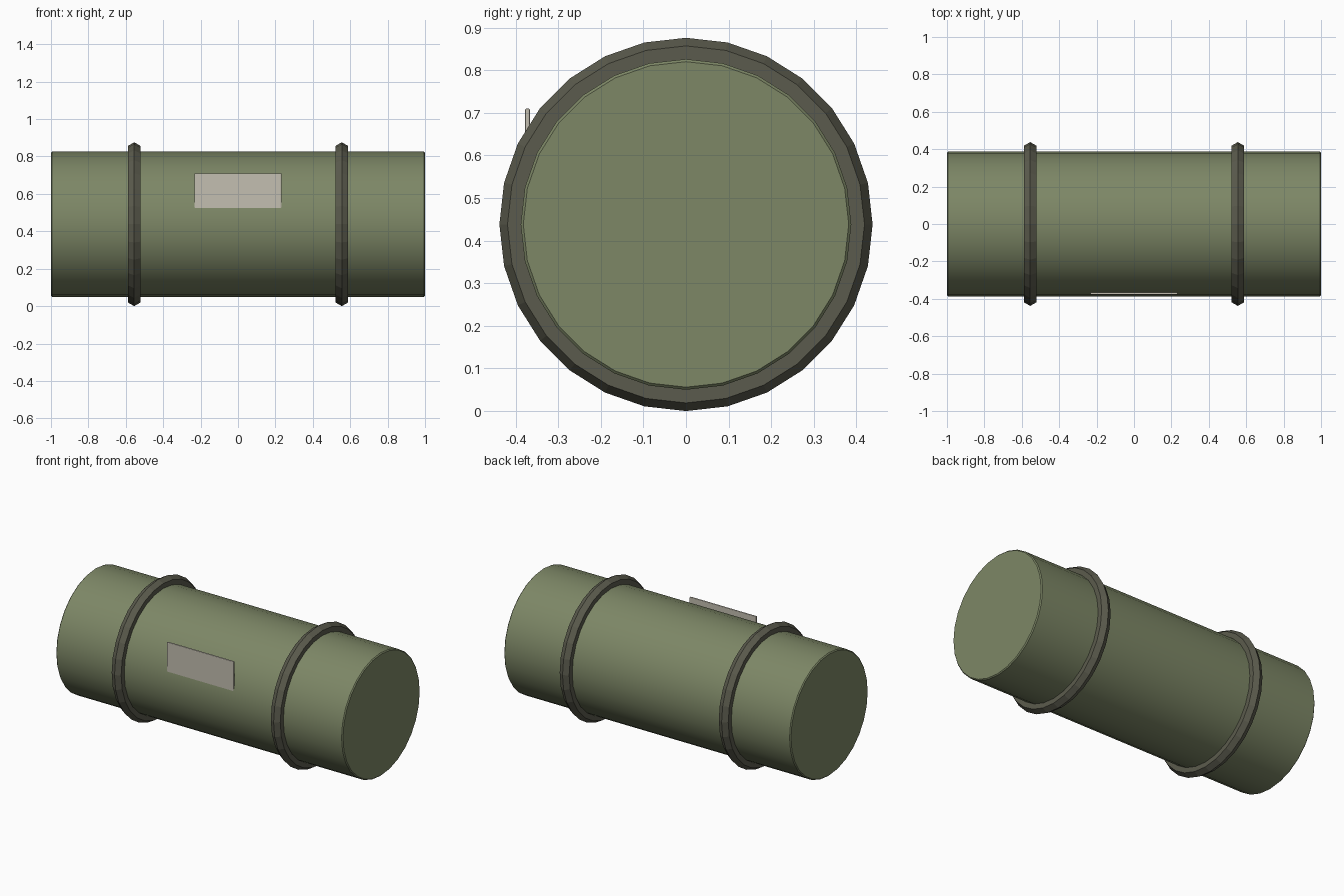
import bpy
from math import pi

SIDES = 28
AXIS_Z = 0.438

cube = bpy.data.objects.get("Cube")
if cube:
    bpy.data.objects.remove(cube, do_unlink=True)


def material(name, rgb):
    mat = bpy.data.materials.new(name)
    mat.use_nodes = True
    color = (*rgb, 1)
    mat.diffuse_color = color
    bsdf = next(n for n in mat.node_tree.nodes if n.type == 'BSDF_PRINCIPLED')
    bsdf.inputs["Base Color"].default_value = color
    bsdf.inputs["Roughness"].default_value = 0.8
    return mat


def finish(name, mat, bevel=0, segments=1):
    obj = bpy.context.object
    obj.name = name
    obj.data.materials.append(mat)
    if bevel:
        mod = obj.modifiers.new("edge_bevel", 'BEVEL')
        mod.width = bevel
        mod.segments = segments
        mod.limit_method = 'ANGLE'
        mod.angle_limit = pi / 4
    return obj


green = material("olive_paint", (0.205, 0.242, 0.133))
dark = material("dark_band", (0.105, 0.105, 0.075))
cream = material("sign_cream", (0.55, 0.52, 0.44))

# Main tank, lying along x
bpy.ops.mesh.primitive_cylinder_add(
    vertices=SIDES, radius=0.388, depth=2,
    location=(0, 0, AXIS_Z), rotation=(0, pi / 2, 0))
finish("tank_body", green, bevel=0.006)
bpy.ops.object.shade_smooth_by_angle(angle=pi / 6)

# Reinforcing hoops with a faceted hexagonal section
for side, x in (("left", 0.555), ("right", -0.555)):
    bpy.ops.mesh.primitive_torus_add(
        major_segments=SIDES, minor_segments=6,
        major_radius=0.4, minor_radius=0.038,
        location=(x, 0, AXIS_Z), rotation=(0, pi / 2, 0))
    finish(side + "_hoop", dark)
    bpy.ops.object.shade_flat()

# Blank sign plate, its lower part sunk into the tank
bpy.ops.mesh.primitive_cube_add(size=1, location=(0, -0.372, 0.59))
sign = bpy.context.object
sign.scale = (0.465, 0.012, 0.24)
bpy.ops.object.transform_apply(location=False, rotation=False, scale=True)
finish("sign_plate", cream, bevel=0.004, segments=2)
